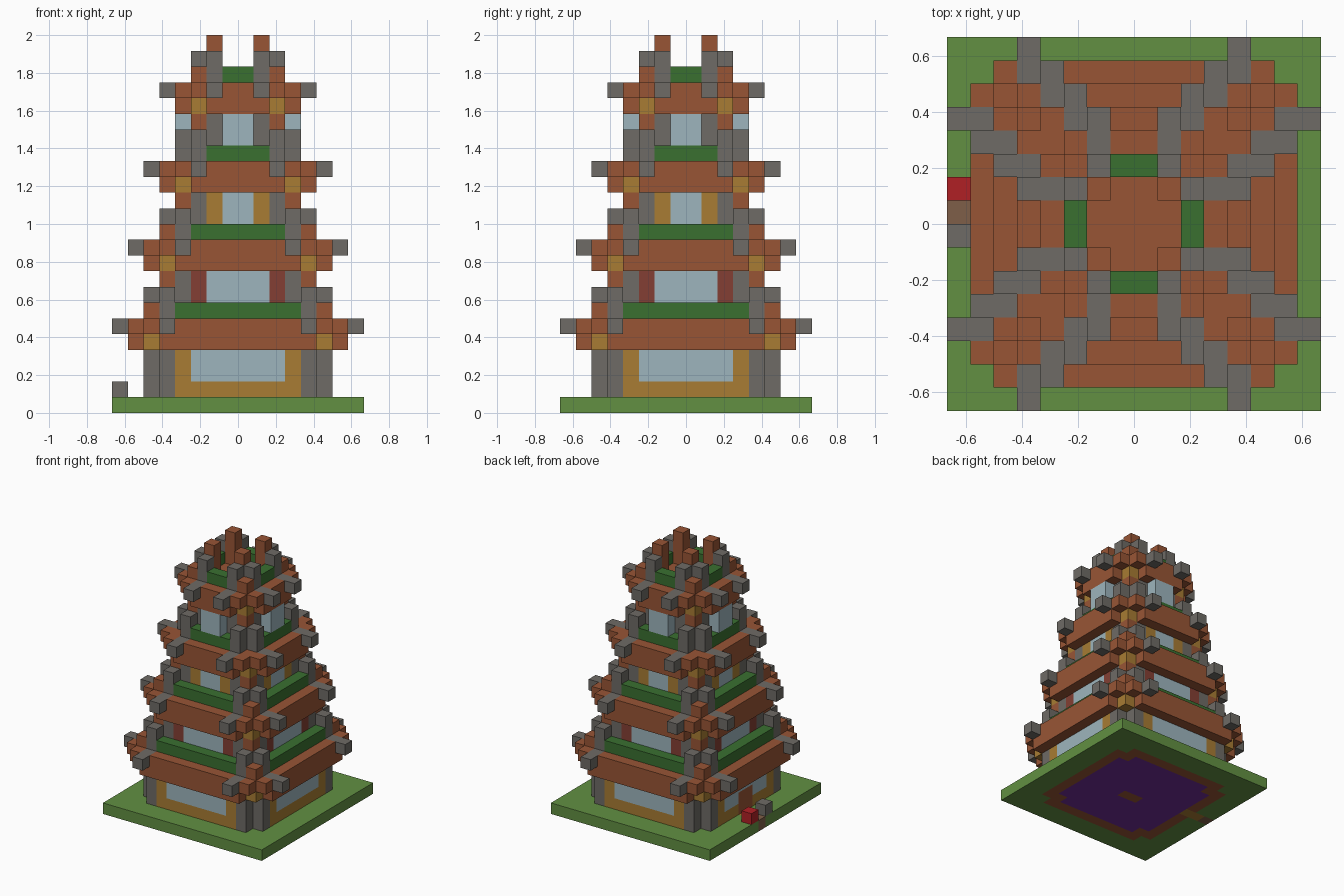
import bpy
import bmesh
from mathutils import Vector

if "Cube" in bpy.data.objects:
    bpy.data.objects.remove(bpy.data.objects["Cube"], do_unlink=True)

UNIT = 2 / 24      # edge of one block
HALF = 8           # blocks from the centre to the edge of the base


def material(name, rgb):
    """Flat material from 0-255 display values."""
    lin = [((c / 255 + 0.055) / 1.055) ** 2.4 for c in rgb]
    mat = bpy.data.materials.new(name)
    mat.use_nodes = True
    mat.diffuse_color = (*lin, 1)
    bsdf = mat.node_tree.nodes["Principled BSDF"]
    bsdf.inputs["Base Color"].default_value = (*lin, 1)
    bsdf.inputs["Roughness"].default_value = 0.9
    return mat


MATS = {
    "grass": material("grass green", (98, 144, 66)),
    "leaf": material("leaf green", (58, 112, 48)),
    "brown": material("roof brown", (152, 85, 53)),
    "grey": material("stone grey", (110, 107, 102)),
    "gold": material("golden wood", (168, 124, 51)),
    "glass": material("pale glass", (157, 181, 189)),
    "maroon": material("maroon wood", (132, 63, 51)),
    "red": material("bright red", (176, 32, 37)),
    "dirt": material("dirt brown", (127, 95, 72)),
    "purple": material("purple floor", (112, 46, 152)),
}
blocks = {}        # (x, y, z) -> (part, colour)


def fill(part, colour, xs, ys, zs):
    """Fill a box of blocks; later fills replace earlier ones."""
    for x in range(*xs):
        for y in range(*ys):
            for z in range(*zs):
                blocks[x, y, z] = (part, colour)


def ring(part, colour, along, out, zs):
    """Repeat a box on all four sides, mirrored; distances run from the centre."""
    for a, b in ((along, out), (out, along)):
        for xs in (a, (-a[1], -a[0])):
            for ys in (b, (-b[1], -b[0])):
                fill(part, colour, xs, ys, zs)


# Base with the floor set into it
fill("base", "grass", (-HALF, HALF), (-HALF, HALF), (0, 1))
ring("base", "brown", (0, 5), (0, 6), (0, 1))
ring("base", "purple", (0, 4), (0, 5), (0, 1))
fill("base", "brown", (-1, 1), (-1, 0), (0, 1))
fill("base", "gold", (-7, -5), (0, 1), (0, 1))
fill("base", "dirt", (-8, -7), (0, 1), (0, 1))

wall_colours = ("gold", "maroon", "gold", "grey")
window_halves = (3, 2, 1, 1)

# Four tiers, each one block narrower and five blocks higher
for k in range(4):
    name = f"tier_{k + 1}_"
    p, w, z = 4 - k, 5 - k, 5 * k       # post position, wall plane, floor level

    # Walls, corner posts and windows
    ring(name + "walls", wall_colours[k], (0, p), (0, w + 1), (z + 1, z + 4))
    ring(name + "posts", "grey", (p, p + 1), (w, w + 1), (z + 1, z + 4))
    fill(name + "walls", wall_colours[k], (-w, w), (-w, w), (z + 1, z + 4))
    out = w + 1 if k == 3 else w        # the top windows stand proud
    ring(name + "windows", "glass", (0, window_halves[k]), (out, out + 1),
         (z + 2, z + 4))
    if k == 3:
        ring(name + "windows", "glass", (0, 1), (w, w + 1), (z + 2, z + 4))

    # Roof: lower course, gold corner, wider upper course
    roof = name + "roof"
    ring(roof, "brown", (0, w), (0, w + 2), (z + 4, z + 5))
    ring(roof, "gold", (w, w + 1), (w, w + 1), (z + 4, z + 5))
    ring(roof, "brown", (0, w + 1), (0, w + 2), (z + 5, z + 6))

    # Upturned stone eave ends
    eaves = name + "eave_ends"
    ring(eaves, "grey", (p, p + 1), (w + 1, w + 3), (z + 5, z + 6))
    ring(eaves, "grey", (p, p + 1), (w, w + 1), (z + 6, z + 8))

    # Stepped corner finials
    finials = name + "finials"
    if k != 2:
        ring(finials, "brown", (w, w + 1), (w, w + 1), (z + 6, z + 7))
    ring(finials, "brown", (p, p + 1), (p, p + 1), (z + 6, z + 9))

    # Planted strip on the roof
    ring(name + "planters", "leaf", (0, p), (w, w + 1), (z + 6, z + 7))

# Door and the small blocks beside the path
fill("door", "brown", (-6, -5), (-1, 1), (1, 3))
fill("grey_block", "grey", (-8, -7), (-1, 0), (1, 2))
fill("red_block", "red", (-8, -7), (1, 2), (1, 2))

# Group the blocks by part
parts = {}
for cell, (part, colour) in blocks.items():
    parts.setdefault(part, []).append((cell, colour))


def build(part, cells):
    """Make one mesh from the exposed sides of a part's blocks."""
    bm = bmesh.new()
    verts = {}
    slots = sorted({colour for _, colour in cells})

    def vert(corner):
        key = tuple(round(c) for c in corner)
        if key not in verts:
            verts[key] = bm.verts.new(Vector(key) * UNIT)
        return verts[key]

    for cell, colour in cells:
        for axis in range(3):
            for side in (0, 1):
                step = Vector((0, 0, 0))
                step[axis] = 2 * side - 1
                near = tuple(round(c) for c in Vector(cell) + step)
                if near in blocks:
                    continue
                u, v = Vector((0, 0, 0)), Vector((0, 0, 0))
                u[(axis + 1) % 3] = 1
                v[(axis + 2) % 3] = 1
                start = Vector(cell)
                start[axis] += side
                loop = [start, start + u, start + u + v, start + v]
                if not side:
                    loop.reverse()
                face = bm.faces.new([vert(c) for c in loop])
                face.material_index = slots.index(colour)
    # Merge flat neighbours of one colour into larger faces
    bmesh.ops.dissolve_limit(bm, angle_limit=0.01, verts=bm.verts[:],
                             edges=bm.edges[:], delimit={"MATERIAL"})
    mesh = bpy.data.meshes.new(part)
    bm.to_mesh(mesh)
    bm.free()
    for colour in slots:
        mesh.materials.append(MATS[colour])
    bpy.context.collection.objects.link(bpy.data.objects.new(part, mesh))


for part, cells in parts.items():
    build(part, cells)
